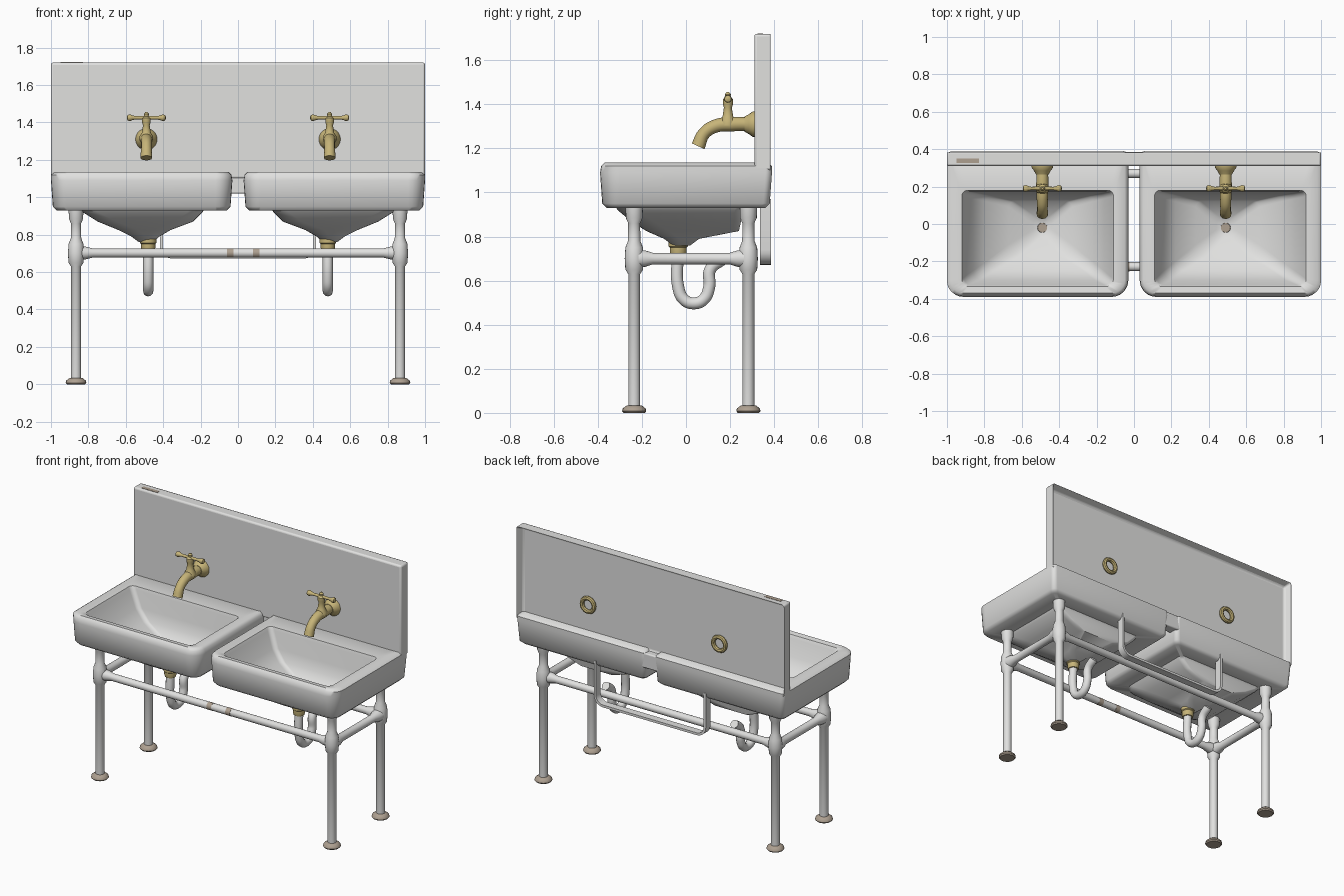
import bpy, bmesh, math
from mathutils import Vector, Matrix

cube = bpy.data.objects.get("Cube")
if cube:
    bpy.data.objects.remove(cube, do_unlink=True)


def material(name, color):
    m = bpy.data.materials.new(name)
    m.use_nodes = True
    m.diffuse_color = (*color, 1)
    m.node_tree.nodes["Principled BSDF"].inputs["Base Color"].default_value = (*color, 1)
    return m


WHITE = material("white enamel", (0.75, 0.75, 0.74))
BRASS = material("aged brass", (0.57, 0.46, 0.19))
RUST = material("dull rust", (0.42, 0.35, 0.28))


def finish(obj, mat, angle=40):
    obj.data.materials.clear()
    obj.data.materials.append(mat)
    bpy.ops.object.select_all(action="DESELECT")
    obj.select_set(True)
    bpy.context.view_layer.objects.active = obj
    if obj.type == "CURVE":
        bpy.ops.object.convert(target="MESH")
    bpy.ops.object.shade_smooth_by_angle(angle=math.radians(angle))


def from_bmesh(name, bm, mat, angle=40):
    bmesh.ops.recalc_face_normals(bm, faces=bm.faces)
    mesh = bpy.data.meshes.new(name)
    bm.to_mesh(mesh)
    bm.free()
    obj = bpy.data.objects.new(name, mesh)
    bpy.context.collection.objects.link(obj)
    finish(obj, mat, angle)
    return obj


def loft(name, rings, mat, angle=40):
    """Skin equal-length rings of points and cap both ends."""
    bm = bmesh.new()
    loops = [[bm.verts.new(p) for p in ring] for ring in rings]
    n = len(loops[0])
    for a, b in zip(loops, loops[1:]):
        for i in range(n):
            j = (i + 1) % n
            bm.faces.new((a[i], a[j], b[j], b[i]))
    bm.faces.new(loops[0])
    bm.faces.new(loops[-1])
    from_bmesh(name, bm, mat, angle)


def lathe(name, profile, loc, axis, mat, sides=20):
    """Turn (radius, height) pairs about an axis through loc."""
    place = Matrix.Translation(loc) @ Vector(axis).to_track_quat("Z", "Y").to_matrix().to_4x4()
    rings = [[place @ Vector((r * math.cos(k * math.tau / sides),
                              r * math.sin(k * math.tau / sides), h))
              for k in range(sides)] for r, h in profile]
    loft(name, rings, mat)


def pipe(name, points, radius, mat):
    """Round pipe through (x, y, z, radius factor) points."""
    data = bpy.data.curves.new(name, "CURVE")
    data.dimensions = "3D"
    data.fill_mode = "FULL"
    data.bevel_depth = radius
    data.bevel_resolution = 4
    data.use_fill_caps = True
    spline = data.splines.new("BEZIER")
    spline.bezier_points.add(len(points) - 1)
    for bp, (x, y, z, f) in zip(spline.bezier_points, points):
        bp.co = (x, y, z)
        bp.radius = f
        bp.handle_left_type = bp.handle_right_type = "AUTO"
    obj = bpy.data.objects.new(name, data)
    bpy.context.collection.objects.link(obj)
    finish(obj, mat)


def box(name, low, high, mat, bevel=0.0, recess=None):
    bm = bmesh.new()
    bmesh.ops.create_cube(bm, size=1)
    for v in bm.verts:
        v.co = [(a + b) / 2 + c * (b - a) for a, b, c in zip(low, high, v.co)]
    if recess:
        bm.normal_update()
        back = [f for f in bm.faces if f.normal.y > 0.9]
        bmesh.ops.inset_region(bm, faces=back, thickness=recess[0])
        bmesh.ops.translate(bm, verts=back[0].verts, vec=(0, -recess[1], 0))
    obj = from_bmesh(name, bm, mat)
    if bevel:
        mod = obj.modifiers.new("soft edges", "BEVEL")
        mod.width = bevel
        mod.segments = 3


def rounded_ring(side, x0, x1, y0, y1, r, z):
    """Rounded rectangle, tighter at the back corners."""
    r = min(r, 0.45 * (x1 - x0), 0.45 * (y1 - y0))
    rb = min(r, 0.03)
    corners = ((x0, y0, r, 1, 1), (x1, y0, r, -1, 1), (x1, y1, rb, -1, -1), (x0, y1, rb, 1, -1))
    points = []
    for k, (x, y, rad, sx, sy) in enumerate(corners):
        for step in range(7):
            a = math.pi + (k + step / 6) * math.pi / 2
            points.append((side * (x + sx * rad + rad * math.cos(a)),
                           y + sy * rad + rad * math.sin(a), z))
    return points


# Basin cross-sections: underside, outer skirt, rim, then down inside the bowl
BASIN = [
    (.455, .53, -.06, .02, .04, .76), (.42, .57, -.1, .06, .07, .79),
    (.36, .64, -.18, .24, .1, .825), (.24, .75, -.25, .25, .1, .87),
    (.19, .83, -.31, .25, .08, .92), (.18, .84, -.32, .26, .08, .935),
    (.06, .97, -.36, .36, .06, .93), (.04, .99, -.38, .38, .08, .95),
    (.03, 1, -.39, .39, .09, 1.09), (.035, 1, -.385, .39, .08, 1.12),
    (.05, .98, -.37, .37, .07, 1.135), (.11, .92, -.335, .18, .04, 1.13),
    (.12, .91, -.325, .175, .04, 1.11), (.16, .86, -.3, .165, .05, 1),
    (.22, .79, -.25, .15, .05, .93), (.33, .67, -.17, .12, .06, .87),
    (.44, .54, -.07, .03, .04, .825), (.47, .51, -.04, 0, .02, .815),
]

# Splashback, hollow behind, with the short bridge between the basins
box("splashback", (-1, .31, 1.1), (1, .39, 1.72), WHITE, .012, (.03, .055))
box("splashback_bridge", (-.08, .315, 1.02), (.08, .385, 1.12), WHITE, .008)
box("chipped_edge", (-.95, .325, 1.715), (-.83, .35, 1.722), RUST)

for side, word in ((1, "left"), (-1, "right")):
    x = side * .49
    loft(word + "_basin", [rounded_ring(side, *s) for s in BASIN], WHITE, 50)
    lathe(word + "_drain", [(.027, 0), (.025, .006)], (x, -.02, .814), (0, 0, 1), RUST)

    # Tap: wall flange, curved spout, stem and cross handle
    lathe(word + "_tap_flange", [(.058, 0), (.058, .012), (.045, .03), (.034, .05)],
          (x, .315, 1.31), (0, -1, 0), BRASS)
    pipe(word + "_tap_spout", [(x, .3, 1.31, 1), (x, .21, 1.31, 1.1), (x, .13, 1.3, 1),
                               (x, .08, 1.265, .95), (x, .055, 1.21, 1.05)], .03, BRASS)
    lathe(word + "_tap_stem", [(.036, 0), (.036, .02), (.024, .04), (.018, .08), (.023, .095),
                               (.023, .118), (.012, .128), (.014, .14), (.006, .15)],
          (x, .19, 1.305), (0, 0, 1), BRASS)
    half = [(.01, .01), (.009, .06), (.013, .075), (.018, .088), (.015, .1), (.005, .104)]
    lathe(word + "_tap_handle", [(r, -h) for r, h in reversed(half)] + half,
          (x, .19, 1.425), (1, 0, 0), BRASS)
    bpy.ops.mesh.primitive_torus_add(major_radius=.045, minor_radius=.014, major_segments=24,
                                     minor_segments=8, location=(x, .345, 1.31),
                                     rotation=(math.pi / 2, 0, 0))
    bpy.context.object.name = word + "_tap_back_ring"
    finish(bpy.context.object, BRASS)

    # Waste collar and U-bend trap
    t = side * .48
    lathe(word + "_waste_collar", [(.034, 0), (.038, .015), (.038, .035), (.044, .04), (.044, .07)],
          (t, -.035, .715), (0, 0, 1), BRASS)
    pipe(word + "_trap", [(t, -.035, .74, 1), (t, -.035, .57, 1), (t, -.01, .515, 1),
                          (t, .035, .497, 1), (t, .08, .515, 1), (t, .105, .57, 1),
                          (t, .11, .65, 1), (t, .17, .7, 1)], .027, WHITE)

    # Legs with flared joints and rusty feet
    lx = side * .866
    for y, place in ((-.235, "front"), (.283, "back")):
        name = f"{place}_{word}_leg"
        lathe(name, [(.027, .02), (.027, .63), (.04, .65), (.043, .7), (.04, .75), (.028, .78),
                     (.027, .86), (.038, .885), (.04, .95)], (lx, y, 0), (0, 0, 1), WHITE)
        lathe(name + "_foot", [(.048, 0), (.055, .008), (.052, .02), (.034, .034)],
              (lx, y, 0), (0, 0, 1), RUST)
    lathe(word + "_side_rail", [(.04, .02), (.037, .05), (.026, .085), (.026, .433),
                                (.037, .468), (.04, .498)], (lx, -.235, .7), (0, 1, 0), WHITE)

# Long rails, with worn bands on the front one
for y, place in ((-.228, "front"), (.27, "back")):
    lathe(place + "_rail", [(.036, 0), (.034, .05), (.024, .09), (.024, 1.642),
                            (.034, 1.682), (.036, 1.732)], (-.866, y, .702), (1, 0, 0), WHITE)
for x in (-.06, .08):
    lathe("worn_band", [(.0248, 0), (.0248, .035)], (x, -.228, .702), (1, 0, 0), RUST)


# Flat U-shaped strap hanging behind the basins
def strap_section(side, angle, top):
    edges = [(side * (.35 + r * math.cos(angle)), top - r * math.sin(angle)) for r in (.068, .052)]
    (xo, zo), (xi, zi) = edges
    return [(xo, .336, zo), (xo, .386, zo), (xi, .386, zi), (xi, .336, zi)]


bend = [(k * math.pi / 12, .74) for k in range(7)]
half_strap = [(0, .97)] + bend
loft("rear_strap", [strap_section(1, *s) for s in half_strap]
     + [strap_section(-1, *s) for s in reversed(half_strap)], WHITE)
